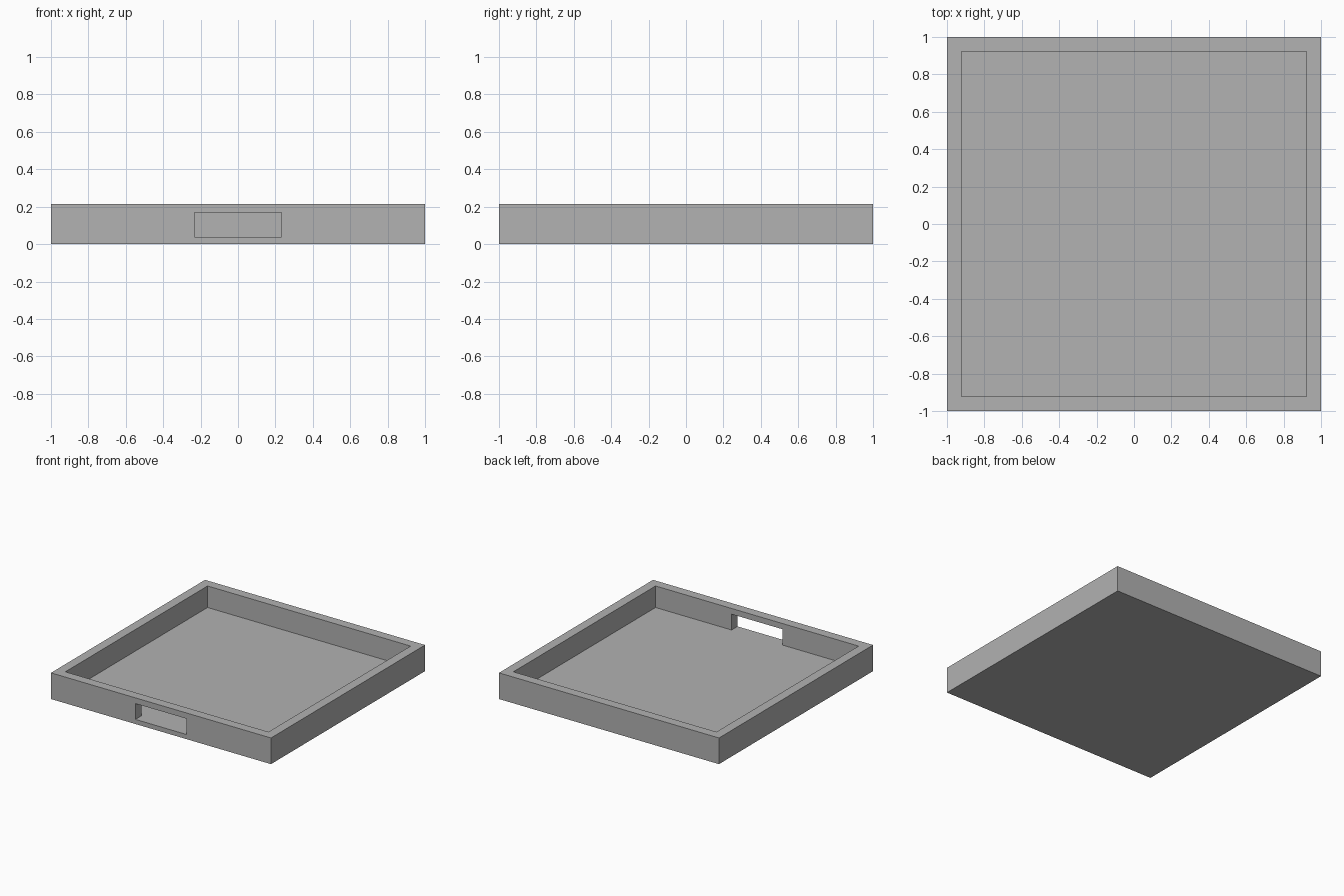
import bpy
import bmesh
from mathutils import Vector

HEIGHT, FLOOR, INNER = 0.215, 0.038, 0.923
SLOT_HALF, SLOT_TOP = 0.232, 0.168

cube = bpy.data.objects.get("Cube")
if cube:
    bpy.data.objects.remove(cube, do_unlink=True)

grey = bpy.data.materials.new("mid_grey")
grey.use_nodes = True
colour = (0.445, 0.445, 0.445, 1)
grey.diffuse_color = colour
grey.node_tree.nodes["Principled BSDF"].inputs["Base Color"].default_value = colour


def box(name, low, high):
    """Box spanning two opposite corners."""
    low, high = Vector(low), Vector(high)
    bm = bmesh.new()
    bmesh.ops.create_cube(bm, size=1)
    for v in bm.verts:
        v.co = (low + high) / 2 + v.co * (high - low)
    mesh = bpy.data.meshes.new(name)
    bm.to_mesh(mesh)
    bm.free()
    mesh.materials.append(grey)
    obj = bpy.data.objects.new(name, mesh)
    bpy.context.collection.objects.link(obj)
    return obj


def cut(target, cutter):
    """Subtract the cutter, then discard it."""
    cutter.hide_render = True
    mod = target.modifiers.new("cut", "BOOLEAN")
    mod.operation = "DIFFERENCE"
    mod.solver = "EXACT"
    mod.object = cutter
    bpy.context.view_layer.objects.active = target
    bpy.ops.object.modifier_apply(modifier=mod.name)
    bpy.data.objects.remove(cutter, do_unlink=True)


# Square tray body
tray = box("tray", (-1, -1, 0), (1, 1, HEIGHT))

# Open well, leaving rim walls and a floor
cut(tray, box("well_cutter", (-INNER, -INNER, FLOOR), (INNER, INNER, HEIGHT + 0.1)))

# Slot through the front wall, level with the floor
cut(tray, box("slot_cutter", (-SLOT_HALF, -1.1, FLOOR), (SLOT_HALF, -0.8, SLOT_TOP)))
